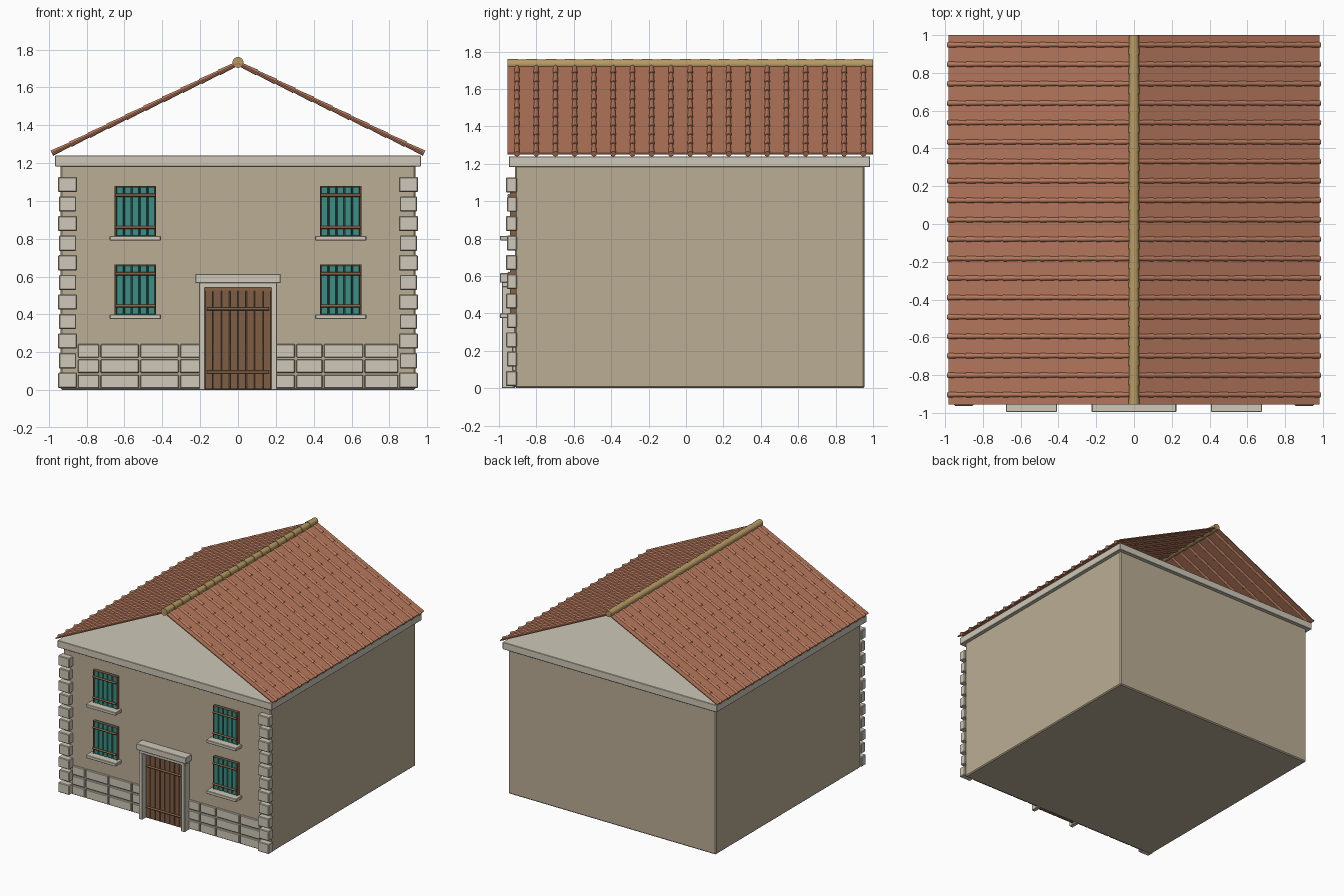
import bpy, bmesh
from mathutils import Matrix, Vector

cube = bpy.data.objects.get("Cube")
if cube:
    bpy.data.objects.remove(cube, do_unlink=True)


def material(name, r, g, b):
    m = bpy.data.materials.new(name)
    m.use_nodes = True
    m.diffuse_color = (r, g, b, 1)
    m.node_tree.nodes["Principled BSDF"].inputs["Base Color"].default_value = (r, g, b, 1)
    return m


PLASTER = material("plaster", 0.50, 0.42, 0.30)
STONE = material("stone", 0.62, 0.58, 0.48)
TILE = material("terracotta", 0.47, 0.19, 0.11)
RIDGE = material("ochre_tile", 0.48, 0.33, 0.13)
TEAL = material("teal_paint", 0.05, 0.27, 0.23)
DARK = material("dark_teal", 0.02, 0.09, 0.08)
WOOD = material("door_wood", 0.21, 0.11, 0.06)
RUST = material("bar_brown", 0.24, 0.12, 0.06)


def finish(name, bm, mat, bevel=0, mirror=False, smooth=False):
    mesh = bpy.data.meshes.new(name)
    bm.to_mesh(mesh)
    bm.free()
    mesh.materials.append(mat)
    ob = bpy.data.objects.new(name, mesh)
    bpy.context.collection.objects.link(ob)
    if bevel:
        mod = ob.modifiers.new("Bevel", "BEVEL")
        mod.width, mod.segments = bevel, 1
    if mirror:
        mod = ob.modifiers.new("Mirror", "MIRROR")
        mod.use_mirror_merge = False
    if smooth:
        bpy.ops.object.select_all(action="DESELECT")
        ob.select_set(True)
        bpy.context.view_layer.objects.active = ob
        bpy.ops.object.shade_smooth_by_angle(angle=0.9)
    return ob


def boxes(name, spans, mat, bevel=0, mirror=False):
    """One object from boxes, each given as x0, x1, y0, y1, z0, z1."""
    bm = bmesh.new()
    for x0, x1, y0, y1, z0, z1 in spans:
        lo, hi = Vector((x0, y0, z0)), Vector((x1, y1, z1))
        bmesh.ops.create_cube(bm, size=1, matrix=Matrix.Translation((lo + hi) / 2)
                              @ Matrix.Diagonal((*(hi - lo), 1)))
    return finish(name, bm, mat, bevel, mirror)


def add_tube(bm, a, b, ra, rb, sides):
    a, b = Vector(a), Vector(b)
    turn = (b - a).to_track_quat("Z", "Y").to_matrix().to_4x4()
    bmesh.ops.create_cone(bm, cap_ends=True, segments=sides, radius1=ra, radius2=rb,
                          depth=(b - a).length, matrix=Matrix.Translation((a + b) / 2) @ turn)


def bars(name, x0, x1, heights, mirror=False):
    bm = bmesh.new()
    for z in heights:
        add_tube(bm, (x0, -0.947, z), (x1, -0.947, z), 0.008, 0.008, 8)
    finish(name, bm, RUST, mirror=mirror, smooth=True)


# House body and cornice
FRONT = -0.915
boxes("house_walls", [(-0.937, 0.937, FRONT, 0.955, 0, 1.19)], PLASTER, 0.008)
boxes("cornice", [(-0.967, 0.967, -0.947, 0.985, 1.182, 1.24)], STONE, 0.003)

# Corner stones, alternating large and small
quoins = []
for i in range(11):
    z = 0.012 + i * 0.1035
    s = 0.005 * (i % 2)
    quoins.append((0.85 + s, 0.952 - s, -0.963 + s, -0.904, z, z + 0.08))
boxes("corner_stones", quoins, STONE, 0.005, mirror=True)

# Stone base course, running behind the door
edges = [-0.85, -0.73, -0.52, -0.31, -0.10, 0.11, 0.305, 0.45, 0.665, 0.85]
course = [(a + 0.004, b - 0.004, -0.93, FRONT + 0.01, z, z + 0.071)
          for z in (0.01, 0.091, 0.172) for a, b in zip(edges, edges[1:])]
boxes("base_stones", course, STONE, 0.004)

# Door with stone surround
boxes("door_planks", [(-0.174 + i * 0.0437, -0.132 + i * 0.0437, -0.943, -0.931, 0.005, 0.525)
                      for i in range(8)], WOOD, 0.002)
boxes("door_head", [(-0.177, 0.177, -0.94, FRONT, 0.518, 0.545)], RUST)
bars("door_bars", -0.165, 0.165, (0.43, 0.095))
boxes("door_jambs", [(0.175, 0.207, -0.985, FRONT, 0, 0.545)], STONE, 0.003, mirror=True)
boxes("door_lintel", [(-0.207, 0.207, -0.985, FRONT, 0.54, 0.568),
                      (-0.224, 0.224, -0.995, FRONT, 0.565, 0.615)], STONE, 0.003)

# Shuttered windows on two floors, mirrored left and right
for floor, z in (("lower", 0.40), ("upper", 0.815)):
    top = z + 0.265
    boxes(floor + "_window_back", [(0.435, 0.65, -0.925, FRONT, z, top)], DARK, mirror=True)
    boxes(floor + "_window_slats", [(0.44 + i * 0.0415, 0.476 + i * 0.0415, -0.938, -0.92,
                                     z, top - 0.006) for i in range(5)], TEAL, 0.002, mirror=True)
    boxes(floor + "_window_frame", [(0.433, 0.439, -0.94, FRONT, z, top),
                                    (0.646, 0.652, -0.94, FRONT, z, top),
                                    (0.433, 0.652, -0.94, FRONT, top - 0.006, top)],
          RUST, mirror=True)
    bars(floor + "_window_bars", 0.437, 0.648, (z + 0.045, top - 0.05), mirror=True)
    boxes(floor + "_window_sill", [(0.408, 0.678, -0.995, FRONT, z - 0.025, z)],
          STONE, 0.003, mirror=True)

# Roof slopes: thin slab with rows of overlapping tapered tiles
BACK, EAVE, PEAK = 1.0, Vector((0.98, 0, 1.254)), Vector((0, 0, 1.727))
GABLE = -0.955
down = (EAVE - PEAK).normalized()
normal = Vector((-down.z, 0, down.x))
bm = bmesh.new()
ends = []
for y in (GABLE, BACK):
    ends.append([bm.verts.new(p + normal * h + Vector((0, y, 0)))
                 for p, h in ((PEAK, 0.004), (EAVE, 0.004), (EAVE, -0.004), (PEAK, -0.004))])
bm.faces.new(ends[0])
bm.faces.new(ends[1])
for i in range(4):
    j = (i + 1) % 4
    bm.faces.new((ends[0][i], ends[0][j], ends[1][j], ends[1][i]))
bmesh.ops.recalc_face_normals(bm, faces=bm.faces)
finish("roof_slab", bm, TILE, mirror=True)

ROWS, COUNT = 19, 10
pitch = (BACK - GABLE) / ROWS
bm = bmesh.new()
for row in range(ROWS):
    offset = Vector((0, GABLE + pitch * (row + 0.5), 0))
    for k in range(COUNT):
        a = PEAK.lerp(EAVE, k / COUNT) + offset
        b = PEAK.lerp(EAVE, (k + 1) / COUNT) + offset
        add_tube(bm, a, b + down * 0.004, 0.011, 0.0155, 10)
finish("roof_tile_rows", bm, TILE, mirror=True, smooth=True)

# Ridge cap tiles
bm = bmesh.new()
for i in range(ROWS):
    y = GABLE + pitch * i
    add_tube(bm, (0, y + pitch, 1.732), (0, y, 1.732), 0.025, 0.029, 16)
finish("ridge_tiles", bm, RIDGE, smooth=True)
